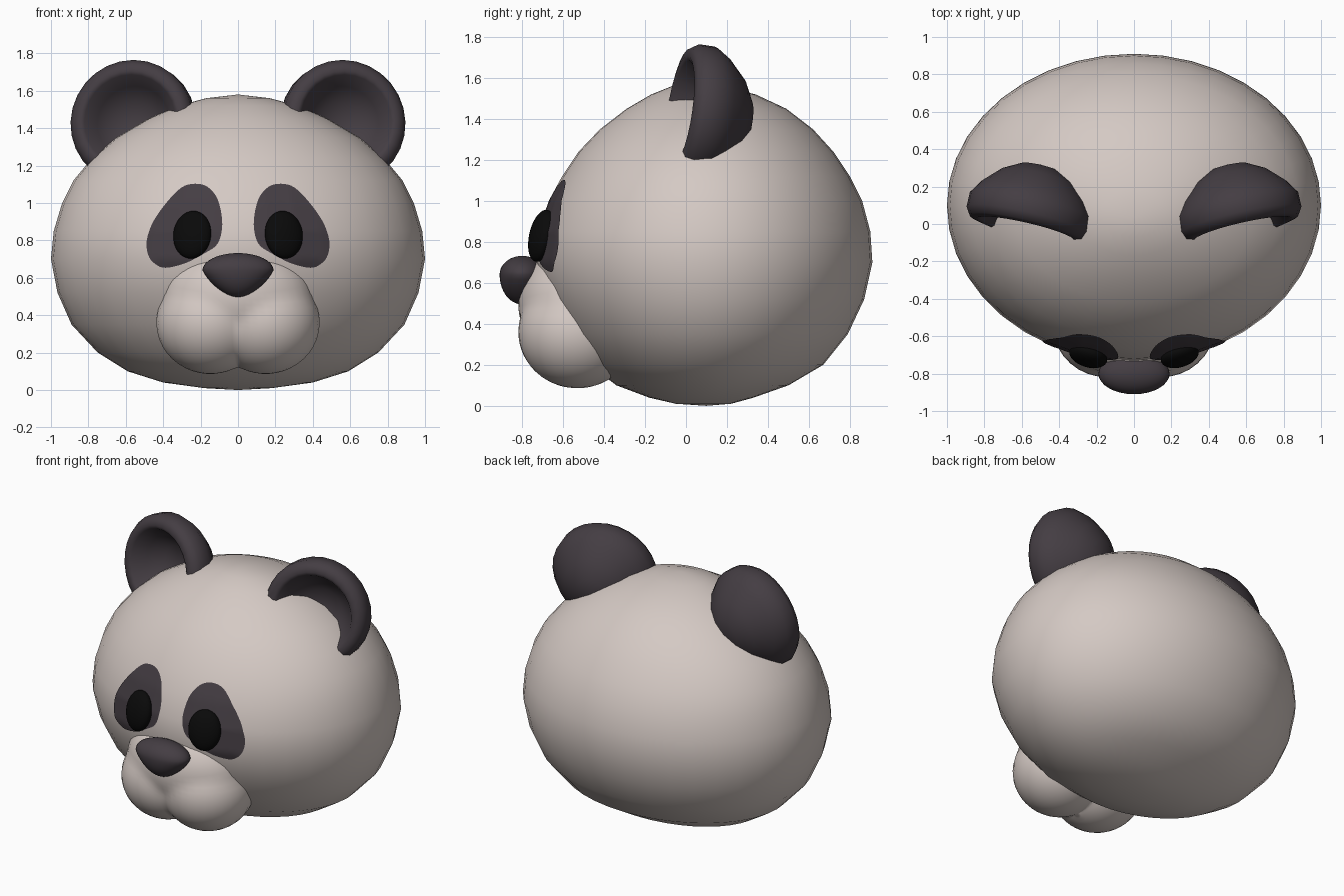
import bpy, bmesh, math
from mathutils import Vector, Matrix
from mathutils.bvhtree import BVHTree

cube = bpy.data.objects.get("Cube")
if cube:
    bpy.data.objects.remove(cube, do_unlink=True)


def material(name, rgb):
    m = bpy.data.materials.new(name)
    m.use_nodes = True
    m.diffuse_color = (*rgb, 1)
    bsdf = m.node_tree.nodes["Principled BSDF"]
    bsdf.inputs["Base Color"].default_value = (*rgb, 1)
    bsdf.inputs["Roughness"].default_value = 0.8
    return m


CREAM = material("cream fur", (0.66, 0.585, 0.55))
DARK = material("dark fur", (0.058, 0.047, 0.056))
BLACK = material("black eye", (0.003, 0.003, 0.003))


def finish(bm, name, mat, closed=True, sharp=50):
    if closed:
        bmesh.ops.recalc_face_normals(bm, faces=bm.faces)
    for f in bm.faces:
        f.smooth = True
    me = bpy.data.meshes.new(name)
    bm.to_mesh(me)
    bm.free()
    me.materials.append(mat)
    me.set_sharp_from_angle(angle=math.radians(sharp))
    ob = bpy.data.objects.new(name, me)
    bpy.context.collection.objects.link(ob)
    return ob


def loft(bm, rings):
    """Join rings of points; a one-point ring closes as a pole."""
    rows = [[bm.verts.new(p) for p in r] for r in rings]
    for a, b in zip(rows, rows[1:]):
        n = max(len(a), len(b))
        for i in range(n):
            j = (i + 1) % n
            if len(a) == 1:
                bm.faces.new((a[0], b[j], b[i]))
            elif len(b) == 1:
                bm.faces.new((a[i], a[j], b[0]))
            else:
                bm.faces.new((a[i], a[j], b[j], b[i]))


def circle(n):
    return [(math.cos(2 * math.pi * i / n), math.sin(2 * math.pi * i / n)) for i in range(n)]


# Head: stacked ovals given as height, half width, front y, back y
HEAD = [(0.0, 0, 0.1, 0.1), (0.01, 0.18, -0.05, 0.22), (0.04, 0.40, -0.18, 0.33),
        (0.10, 0.59, -0.34, 0.50), (0.20, 0.75, -0.47, 0.67), (0.35, 0.89, -0.59, 0.79),
        (0.52, 0.965, -0.68, 0.87), (0.70, 1.0, -0.735, 0.91), (0.85, 0.985, -0.72, 0.90),
        (1.0, 0.94, -0.67, 0.86), (1.12, 0.88, -0.605, 0.80), (1.24, 0.78, -0.525, 0.72),
        (1.35, 0.65, -0.42, 0.62), (1.45, 0.48, -0.29, 0.49), (1.52, 0.32, -0.17, 0.34),
        (1.56, 0.17, -0.07, 0.19), (1.58, 0, 0.04, 0.04)]
rings = []
for z, w, yf, yb in HEAD:
    if w == 0:
        rings.append([(0, yf, z)])
        continue
    mid = 0.1 if 0.05 < z < 1.5 else (yf + yb) / 2
    rings.append([(w * c, mid + s * (yb - mid if s > 0 else mid - yf), z)
                  for c, s in circle(40)])
bm = bmesh.new()
loft(bm, rings)
bmesh.ops.recalc_face_normals(bm, faces=bm.faces)
head_tree = BVHTree.FromBMesh(bm)
finish(bm, "head", CREAM)

# Muzzle: one skin wrapped around two cheek lobes and a bridge
LOBES = [((0.15, -0.53, 0.36), (0.29, 0.29, 0.275)),
         ((-0.15, -0.53, 0.36), (0.29, 0.29, 0.275)),
         ((0, -0.55, 0.50), (0.40, 0.27, 0.28))]
CORE = Vector((0, -0.55, 0.40))


def exit_distance(d, centre, radii):
    p = [(CORE[i] - centre[i]) / radii[i] for i in range(3)]
    q = [d[i] / radii[i] for i in range(3)]
    a = sum(v * v for v in q)
    b = sum(u * v for u, v in zip(p, q))
    c = sum(u * u for u in p) - 1
    return (-b + math.sqrt(b * b - a * c)) / a


bm = bmesh.new()
bmesh.ops.create_uvsphere(bm, u_segments=48, v_segments=32, radius=1)
for v in bm.verts:
    d = v.co.normalized()
    v.co = CORE + d * max(exit_distance(d, c, r) for c, r in LOBES)
for _ in range(2):
    bmesh.ops.smooth_vert(bm, verts=bm.verts, factor=0.3,
                          use_axis_x=True, use_axis_y=True, use_axis_z=True)
finish(bm, "muzzle", CREAM, sharp=80)

# Nose: sphere flattened above and narrowed below
bm = bmesh.new()
bmesh.ops.create_uvsphere(bm, u_segments=32, v_segments=20, radius=1)
for v in bm.verts:
    x, y, z = v.co
    v.co = (0.19 * x * (1 + 0.35 * min(0, z)), -0.80 + 0.11 * y,
            0.64 + z * (0.092 if z > 0 else 0.145))
finish(bm, "nose", DARK, sharp=80)

# Eye patch outline (x, z) and ear wall profile (radius, depth)
PATCH = [(0.23, 1.10), (0.30, 1.08), (0.38, 1.0), (0.45, 0.90), (0.485, 0.80),
         (0.477, 0.72), (0.44, 0.675), (0.385, 0.655), (0.28, 0.68), (0.17, 0.735),
         (0.11, 0.78), (0.085, 0.86), (0.09, 0.95), (0.115, 1.03), (0.165, 1.085)]
EAR = [(0, 0.20), (0.12, 0.17), (0.20, 0.10), (0.25, 0.01), (0.27, 0.0), (0.31, 0.01),
       (0.335, 0.05), (0.335, 0.13), (0.29, 0.20), (0.20, 0.29), (0.10, 0.345), (0, 0.36)]


def on_head(x, z, lift):
    hit, normal, _, _ = head_tree.ray_cast(Vector((x, -3, z)), Vector((0, 1, 0)))
    return hit + normal * lift


def smooth_loop(pts, steps=4):
    """Rounded closed curve through the points."""
    out, n = [], len(pts)
    for i in range(n):
        a, b, c, d = (Vector(pts[(i + k) % n]) for k in (-1, 0, 1, 2))
        for j in range(steps):
            t = j / steps
            out.append(0.5 * (2 * b + (c - a) * t + (2 * a - 5 * b + 4 * c - d) * t * t
                              + (3 * b - a - 3 * c + d) * t ** 3))
    return out


for side, s in (("left", 1), ("right", -1)):
    # Eye patch: thin skin laid on the head
    mid = Vector((0.27, 0.85))
    loop = smooth_loop(PATCH)
    rings = [[on_head(s * mid.x, mid.y, 0.006)]]
    for k in range(1, 9):
        pts = [mid + (p - mid) * k / 8 for p in loop]
        rings.append([on_head(s * p.x, p.y, 0.006) for p in pts])
    bm = bmesh.new()
    loft(bm, rings)
    bm.normal_update()
    bmesh.ops.reverse_faces(bm, faces=[f for f in bm.faces if f.normal.y > 0])
    finish(bm, side + "_eye_patch", DARK, closed=False)

    # Eye: flattened ball turned to follow the face
    bm = bmesh.new()
    place = (Matrix.Translation((s * 0.245, -0.705, 0.83))
             @ Matrix.Rotation(s * math.radians(17), 4, 'Z')
             @ Matrix.Rotation(math.radians(-13), 4, 'X')
             @ Matrix.Diagonal((0.105, 0.055, 0.13, 1)))
    bmesh.ops.create_uvsphere(bm, u_segments=24, v_segments=16, radius=1, matrix=place)
    finish(bm, side + "_eye", BLACK, sharp=80)

    # Ear: hollow bowl with a thick rim, leaning back and facing slightly outward
    place = (Matrix.Translation((s * 0.58, -0.03, 1.44))
             @ Matrix.Rotation(s * math.radians(13), 4, 'Z')
             @ Matrix.Rotation(math.radians(-8), 4, 'X'))
    rings = []
    for r, depth in EAR:
        ring = circle(28) if r else [(0, 0)]
        rings.append([place @ Vector((r * c, depth, r * t)) for c, t in ring])
    bm = bmesh.new()
    loft(bm, rings)
    finish(bm, side + "_ear", DARK, sharp=45)
